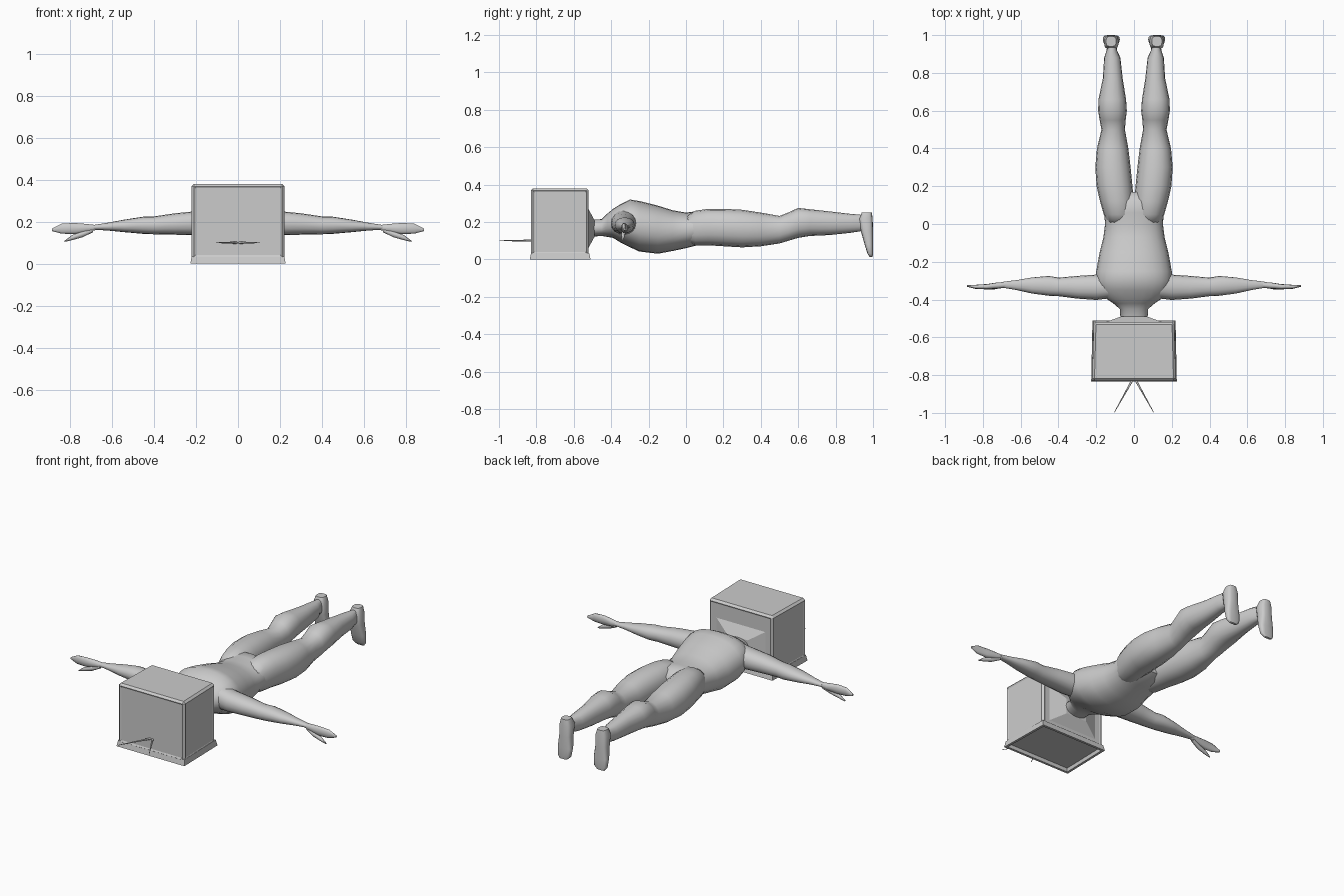
import bpy, bmesh
from math import cos, sin, pi, radians, copysign
from mathutils import Vector

cube = bpy.data.objects.get("Cube")
if cube:
    bpy.data.objects.remove(cube)

grey = bpy.data.materials.new("plain grey")
grey.use_nodes = True
grey.diffuse_color = (0.6, 0.6, 0.6, 1)
grey.node_tree.nodes["Principled BSDF"].inputs["Base Color"].default_value = (0.6, 0.6, 0.6, 1)


def finish(name, bm, mirror=False, angle=45):
    bmesh.ops.recalc_face_normals(bm, faces=bm.faces)
    mesh = bpy.data.meshes.new(name)
    bm.to_mesh(mesh)
    bm.free()
    mesh.materials.append(grey)
    obj = bpy.data.objects.new(name, mesh)
    bpy.context.collection.objects.link(obj)
    if mirror:
        obj.modifiers.new("Mirror", "MIRROR").use_mirror_merge = False
    bpy.ops.object.select_all(action="DESELECT")
    obj.select_set(True)
    bpy.context.view_layer.objects.active = obj
    bpy.ops.object.shade_smooth_by_angle(angle=radians(angle))
    return obj


def loft(name, axis, rings, mirror=False, sides=16, power=0.9, angle=60):
    """Skin rounded rings; each ring is (position, low a, high a, low b, high b)."""
    bm = bmesh.new()
    loops = []
    for p, a0, a1, b0, b1 in rings:
        loop = []
        for i in range(sides):
            t = 2 * pi * i / sides
            c, s = (copysign(abs(v) ** power, v) for v in (cos(t), sin(t)))
            a = (a0 + a1 + c * (a1 - a0)) / 2
            b = (b0 + b1 + s * (b1 - b0)) / 2
            loop.append(bm.verts.new({"x": (p, a, b), "y": (a, p, b), "z": (a, b, p)}[axis]))
        loops.append(loop)
    for lo, hi in zip(loops, loops[1:]):
        for i in range(sides):
            j = (i + 1) % sides
            bm.faces.new((lo[i], lo[j], hi[j], hi[i]))
    bm.faces.new(loops[0])
    bm.faces.new(loops[-1])
    return finish(name, bm, mirror, angle)


def box(bm, x, y0, y1, z0, z1, front=1.0):
    """Box centred on x; the front is widened by a factor."""
    made = bmesh.ops.create_cube(bm, size=1)["verts"]
    for v in made:
        widen = front if v.co.y < 0 else 1
        v.co = (2 * x * v.co.x * widen,
                y0 + (v.co.y + 0.5) * (y1 - y0), z0 + (v.co.z + 0.5) * (z1 - z0))
    return made


# Neck, chest, back and hips
loft("torso", "y", [
    (-0.53, -0.07, 0.07, 0.12, 0.21), (-0.45, -0.075, 0.075, 0.125, 0.215),
    (-0.42, -0.11, 0.11, 0.12, 0.245), (-0.39, -0.155, 0.155, 0.115, 0.27),
    (-0.35, -0.185, 0.185, 0.09, 0.295), (-0.3, -0.2, 0.2, 0.065, 0.32),
    (-0.25, -0.2, 0.2, 0.042, 0.312), (-0.15, -0.182, 0.182, 0.03, 0.287),
    (-0.07, -0.162, 0.162, 0.045, 0.262), (0, -0.153, 0.153, 0.06, 0.25),
    (0.06, -0.158, 0.158, 0.075, 0.258), (0.12, -0.16, 0.16, 0.085, 0.255),
    (0.17, -0.09, 0.09, 0.11, 0.22)], sides=24)

# Legs from hip to ankle
loft("legs", "y", [
    (0, 0.01, 0.14, 0.09, 0.23), (0.05, 0.004, 0.16, 0.075, 0.26),
    (0.12, 0.002, 0.18, 0.075, 0.27), (0.2, 0.008, 0.198, 0.07, 0.27),
    (0.3, 0.018, 0.205, 0.064, 0.265), (0.4, 0.03, 0.196, 0.07, 0.25),
    (0.5, 0.048, 0.172, 0.085, 0.232), (0.55, 0.044, 0.182, 0.1, 0.252),
    (0.6, 0.038, 0.19, 0.115, 0.275), (0.66, 0.042, 0.188, 0.125, 0.268),
    (0.77, 0.06, 0.165, 0.13, 0.256), (0.88, 0.072, 0.158, 0.142, 0.243),
    (0.92, 0.09, 0.145, 0.148, 0.24), (0.96, 0.095, 0.14, 0.155, 0.235)], mirror=True)

# Feet with flat soles and toes pointing down
loft("feet", "z", [
    (0.012, 0.1, 0.15, 0.982, 0.997), (0.03, 0.08, 0.163, 0.97, 1),
    (0.08, 0.075, 0.165, 0.955, 1), (0.15, 0.083, 0.158, 0.935, 1),
    (0.215, 0.082, 0.158, 0.925, 0.998), (0.25, 0.095, 0.148, 0.94, 0.994)],
    mirror=True, power=0.65)

# Arms spread out sideways
loft("arms", "x", [
    (0.1, -0.39, -0.26, 0.13, 0.27), (0.2, -0.402, -0.268, 0.135, 0.25),
    (0.3, -0.395, -0.275, 0.138, 0.24), (0.4, -0.382, -0.284, 0.14, 0.225),
    (0.45, -0.38, -0.275, 0.142, 0.224), (0.54, -0.368, -0.283, 0.15, 0.21),
    (0.62, -0.35, -0.297, 0.158, 0.195), (0.69, -0.338, -0.305, 0.162, 0.184)],
    mirror=True)

# Hands and thumbs
loft("hands", "x", [
    (0.67, -0.336, -0.307, 0.162, 0.184), (0.72, -0.342, -0.309, 0.148, 0.19),
    (0.78, -0.346, -0.318, 0.14, 0.195), (0.84, -0.343, -0.322, 0.142, 0.192),
    (0.885, -0.332, -0.322, 0.155, 0.168)], mirror=True, sides=10)
loft("thumbs", "x", [
    (0.69, -0.336, -0.312, 0.15, 0.172), (0.74, -0.346, -0.322, 0.126, 0.155),
    (0.79, -0.346, -0.328, 0.112, 0.136), (0.825, -0.342, -0.334, 0.104, 0.11)],
    mirror=True, sides=8)

# Box head with chamfered edges and sunken side panels
bm = bmesh.new()
box(bm, 0.213, -0.83, -0.52, 0.02, 0.38, front=1.04)
bmesh.ops.bevel(bm, geom=bm.edges[:], offset=0.012, segments=1, affect="EDGES")
panels = [f for f in bm.faces if f.calc_area() > 0.05 and abs(f.normal.z) < 0.5]
bmesh.ops.inset_individual(bm, faces=panels, thickness=0.012, depth=-0.004)
finish("head_case", bm, angle=20)

# Flared rim around a recessed screen on the underside
bm = bmesh.new()
rim = box(bm, 0.22, -0.835, -0.51, 0, 0.035, front=1.03)
for v in rim:
    if v.co.z > 0.02:
        v.co.x *= 0.975
        v.co.y += 0.007 if v.co.y < -0.7 else -0.008
bm.normal_update()
screen = [f for f in bm.faces if f.normal.z < -0.9]
bmesh.ops.inset_individual(bm, faces=screen, thickness=0.02, depth=0)
bmesh.ops.inset_individual(bm, faces=screen, thickness=0.006, depth=-0.02)
finish("screen_rim", bm, angle=20)

# Shallow pyramid joining the head to the neck
bm = bmesh.new()
cone = bmesh.ops.create_cone(bm, cap_ends=True, segments=4, radius1=1, radius2=0.42, depth=1)
for v in cone["verts"]:
    x, y, z = v.co
    v.co = ((x + y) * 0.165, -0.5075 + z * 0.035, 0.165 + (x - y) * 0.11)
finish("neck_mount", bm, angle=20)

# Pair of thin aerials
bm = bmesh.new()
start, end = Vector((0.005, -0.82, 0.1)), Vector((0.104, -0.997, 0.1))
aim = (end - start).to_track_quat("Z", "Y")
rod = bmesh.ops.create_cone(bm, cap_ends=True, segments=8, radius1=0.006,
                            radius2=0.0015, depth=(end - start).length)
for v in rod["verts"]:
    v.co = aim @ v.co + (start + end) / 2
finish("aerials", bm, mirror=True)
